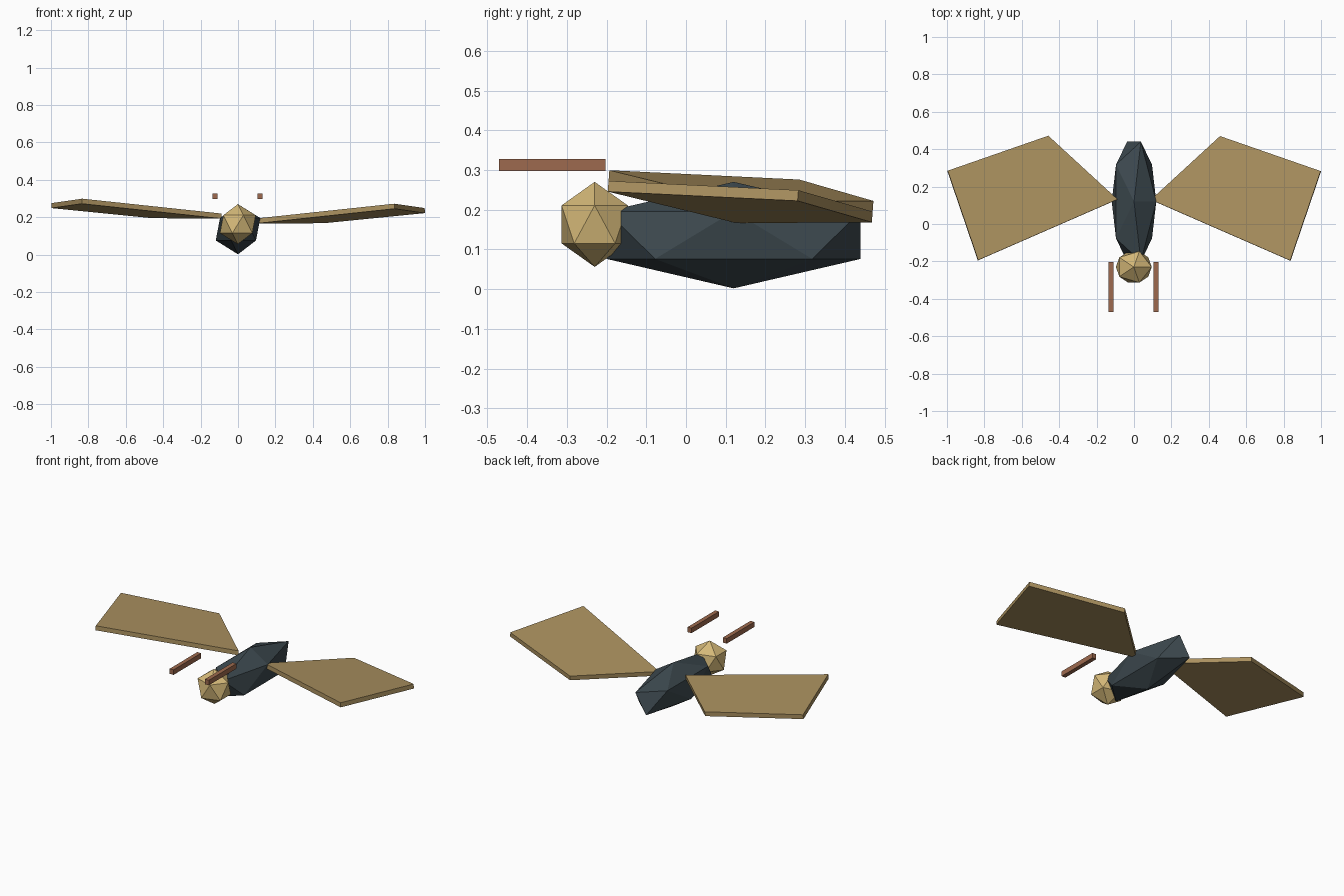
import bpy, bmesh
from mathutils import Vector

if "Cube" in bpy.data.objects:
    bpy.data.objects.remove(bpy.data.objects["Cube"])


def material(name, rgb):
    m = bpy.data.materials.new(name)
    lin = [((c / 255 + 0.055) / 1.055) ** 2.4 for c in rgb]
    m.diffuse_color = (*lin, 1)
    m.use_nodes = True
    m.node_tree.nodes["Principled BSDF"].inputs["Base Color"].default_value = m.diffuse_color
    return m


SLATE = material("dark slate", (60, 72, 78))
SAND = material("pale sand", (212, 184, 120))
TAN = material("wing tan", (172, 146, 96))
BROWN = material("reddish brown", (158, 106, 78))


def finish(obj, name, mat):
    obj.name = name
    obj.data.materials.append(mat)
    return obj


# Faceted ellipsoid from a 20-sided ball
def faceted_ball(name, centre, radii, mat):
    bpy.ops.mesh.primitive_ico_sphere_add(subdivisions=1, radius=1, location=centre)
    obj = finish(bpy.context.object, name, mat)
    obj.scale = radii
    return obj


faceted_ball("body", (0, 0.12, 0.136), (0.133, 0.376, 0.134), SLATE)
faceted_ball("head", (-0.001, -0.23, 0.163), (0.107, 0.098, 0.107), SAND)

# Wing outline on a tilted plane: root, front corner, tip, rear corner
OUTLINE = [(0.09, 0.13), (0.835, -0.195), (0.998, 0.283), (0.46, 0.47)]
SLOPE = 0.0743


# Left wing is thickened upward from the plane, right wing downward
def wing(name, side, thickness):
    bm = bmesh.new()
    normal = Vector((-SLOPE * side, SLOPE, 1)).normalized()
    base = [Vector((x * side, y, 0.193 + SLOPE * (x - 0.09 - y + 0.13)))
            for x, y in OUTLINE]
    lower = [bm.verts.new(p) for p in base]
    upper = [bm.verts.new(p + normal * thickness) for p in base]
    bm.faces.new(lower)
    bm.faces.new(upper)
    for i in range(4):
        j = (i + 1) % 4
        bm.faces.new((lower[i], lower[j], upper[j], upper[i]))
    bmesh.ops.recalc_face_normals(bm, faces=bm.faces)
    mesh = bpy.data.meshes.new(name)
    bm.to_mesh(mesh)
    bm.free()
    obj = bpy.data.objects.new(name, mesh)
    bpy.context.collection.objects.link(obj)
    finish(obj, name, TAN)


wing("left_wing", -1, 0.027)
wing("right_wing", 1, -0.027)

# Floating feeler bars ahead of the head
for side, label in ((-1, "left"), (1, "right")):
    bpy.ops.mesh.primitive_cube_add(size=1, location=(0.12 * side - 0.002, -0.337, 0.3125))
    bar = finish(bpy.context.object, label + "_feeler", BROWN)
    bar.scale = (0.026, 0.268, 0.031)
